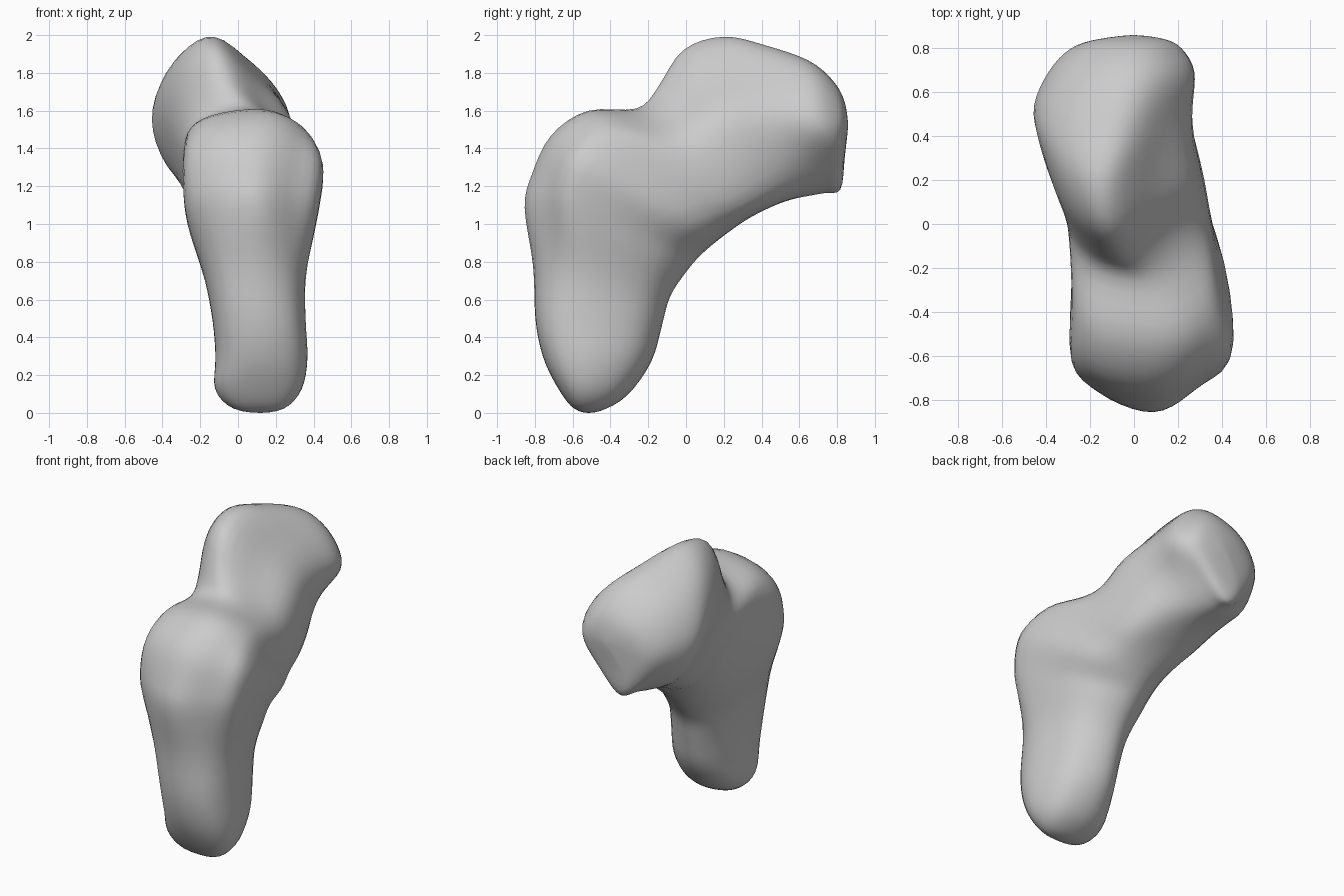
import bpy
import bmesh
from mathutils import Vector

cube = bpy.data.objects.get("Cube")
if cube:
    bpy.data.objects.remove(cube, do_unlink=True)

# Outer (front and top) and inner (back and underside) profiles as (y, z)
OUTER = [(-.54, 0), (-.61, .035), (-.69, .15), (-.76, .3), (-.8, .5), (-.81, .78),
         (-.86, 1.09), (-.82, 1.26), (-.72, 1.47), (-.52, 1.605), (-.26, 1.61), (-.15, 1.73),
         (-.02, 1.93), (.2, 2), (.42, 1.95), (.65, 1.87), (.78, 1.76), (.84, 1.65), (.86, 1.52)]
INNER = [(-.54, 0), (-.45, .01), (-.31, .09), (-.18, .27), (-.125, .46), (-.08, .62),
         (.01, .75), (.07, .82), (.14, .885), (.22, .95), (.31, 1.015), (.4, 1.065),
         (.49, 1.105), (.57, 1.13), (.65, 1.145), (.74, 1.16), (.82, 1.175), (.84, 1.35), (.86, 1.52)]
# Side reach in x on each side of the bone
WIDTH = [(.12, .12), (-.03, .25), (-.125, .34), (-.12, .37), (-.135, .36), (-.18, .36),
         (-.26, .41), (-.29, .44), (-.295, .455), (-.285, .39), (-.3, .345), (-.33, .32),
         (-.38, .295), (-.435, .27), (-.46, .27), (-.39, .28), (-.29, .22), (-.16, .14), (0, 0)]
# Crest line in x
CREST = [.12, .12, .12, .12, .11, .1, .09, .09, .1, .12, .05, -.05,
         -.11, -.13, -.08, -.02, 0, 0, 0]
# Depth of the widest point, then fullness of shoulders and belly on each side
WIDEST = [.42] * 5 + [.39, .32, .26, .25, .3, .4, .45, .48, .5, .5, .49, .45, .42, .42]
FULL_RIGHT = [.76] * 6 + [.68, .69, .74, .76, .72, .68, .67, .68, .7, .7, .7, .7, .7]
FULL_LEFT = [.76] * 5 + [.7, .6, .59, .63, .7, .65, .56, .53, .55, .6, .66, .68, .7, .7]
BELLY_RIGHT = [.72] * 8 + [.74, .78, .8, .8, .78, .74, .7, .64, .6, .65, .65]
BELLY_LEFT = [.72] * 8 + [.76, .8, .82, .82, .8, .75, .66, .57, .55, .65, .65]


def spline(points, steps, closed=False):
    """Smooth interpolating curve through the points."""
    n = len(points)

    def at(i):
        return points[i % n] if closed else points[max(0, min(n - 1, i))]

    result = []
    for i in range(n if closed else n - 1):
        a, b, c, d = (at(i + k) for k in (-1, 0, 1, 2))
        for s in range(steps):
            t = s / steps
            result.append(b + (c - a) * t / 2 + (a * 2 - b * 5 + c * 4 - d) * t * t / 2
                          + (b * 3 - a - c * 3 + d) * t ** 3 / 2)
    if not closed:
        result.append(points[-1].copy())
    return result


def cross_section(i):
    """Rounded diamond ring spanning the outer and inner profiles."""
    last = len(OUTER) - 1
    under = .12 - .21 * i / (last - 1) if 0 < i < last else CREST[i]
    outer = Vector((CREST[i], *OUTER[i]))
    inner = Vector((under, *INNER[i]))
    widest = WIDEST[i]

    def point(depth, side, spread):
        p = outer.lerp(inner, depth)
        middle = CREST[i] if depth < widest else under
        p.x = middle + (side - middle) * spread
        return p

    def flank(side, full, belly):
        """Shoulder, widest point and belly on one side."""
        return [point(widest * (1 - full), side, full), point(widest, side, 1),
                point(widest + (1 - widest) * belly, side, belly)]

    right, left = WIDTH[i]
    return [outer, *flank(left, FULL_LEFT[i], BELLY_LEFT[i]),
            inner, *reversed(flank(right, FULL_RIGHT[i], BELLY_RIGHT[i]))]


# Smooth the rings around, then along the bone
rings = [spline(cross_section(i), 5, closed=True) for i in range(len(OUTER))]
strands = [spline(list(strand), 4) for strand in zip(*rings)]

bm = bmesh.new()
grid = [[bm.verts.new(p) for p in strand] for strand in strands]
for j, strand in enumerate(grid):
    neighbour = grid[(j + 1) % len(grid)]
    for k in range(len(strand) - 1):
        bm.faces.new((strand[k], neighbour[k], neighbour[k + 1], strand[k + 1]))
bmesh.ops.remove_doubles(bm, verts=bm.verts, dist=.0005)
for _ in range(3):
    bmesh.ops.smooth_vert(bm, verts=bm.verts, factor=.4, use_axis_x=True,
                          use_axis_y=True, use_axis_z=True)
bmesh.ops.recalc_face_normals(bm, faces=bm.faces)
for face in bm.faces:
    face.smooth = True
mesh = bpy.data.meshes.new("bone")
bm.to_mesh(mesh)
bm.free()
bone = bpy.data.objects.new("bone", mesh)
bpy.context.collection.objects.link(bone)

# Plain grey surface
grey = bpy.data.materials.new("plain_grey")
grey.use_nodes = True
colour = (.6, .6, .6, 1)
grey.diffuse_color = colour
grey.node_tree.nodes["Principled BSDF"].inputs["Base Color"].default_value = colour
mesh.materials.append(grey)
